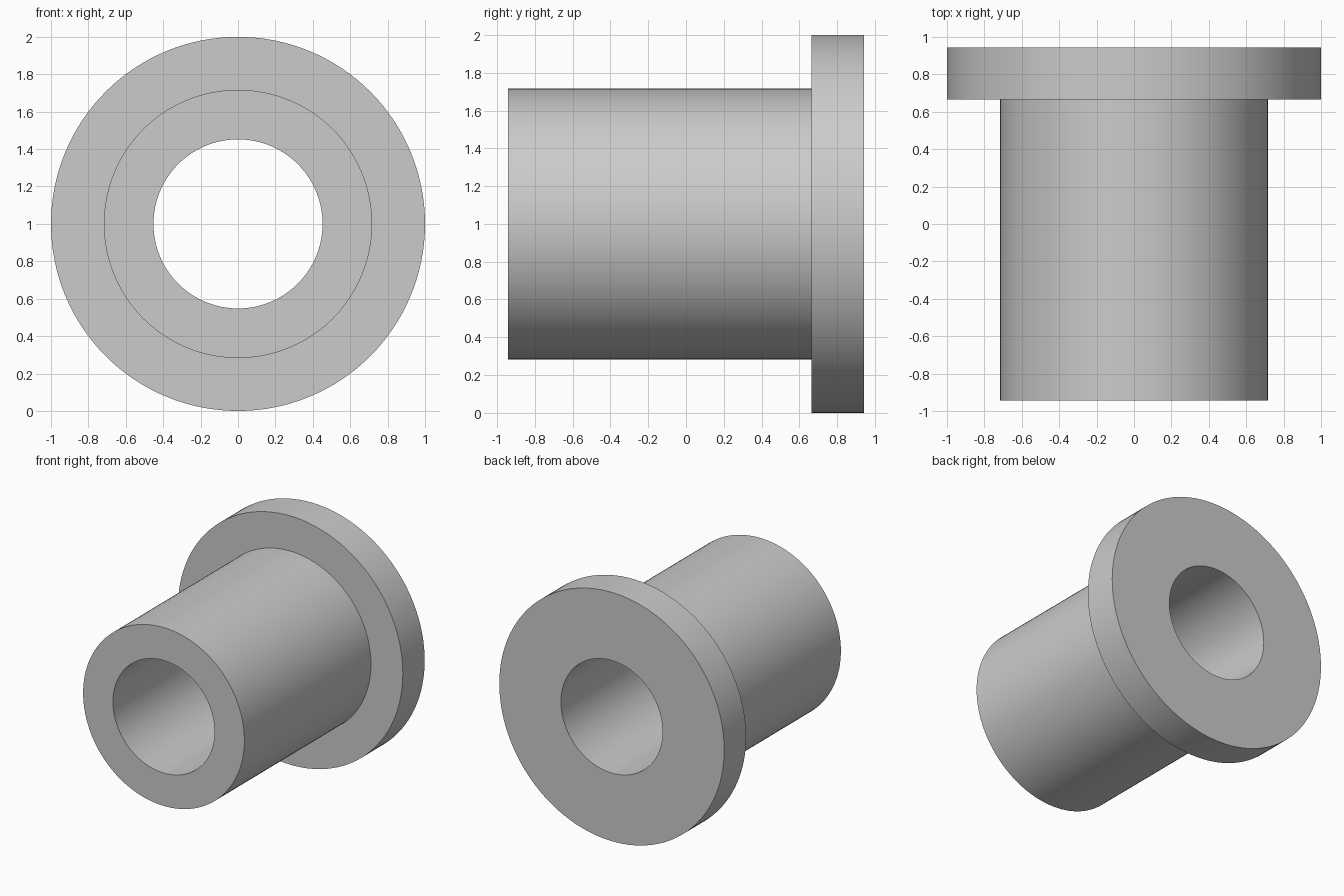
import bpy
import bmesh
import math
from mathutils import Matrix, Vector

cube = bpy.data.objects.get("Cube")
if cube:
    bpy.data.objects.remove(cube, do_unlink=True)

SEGMENTS = 128
BORE, BODY, FLANGE = 0.452, 0.717, 1.0      # radii
FRONT, STEP, BACK = -0.943, 0.665, 0.943    # stations along y

# Plain grey metal
grey = bpy.data.materials.new("plain grey")
grey.use_nodes = True
colour = (0.6, 0.6, 0.6, 1.0)
grey.diffuse_color = colour
grey.node_tree.nodes["Principled BSDF"].inputs["Base Color"].default_value = colour

# Closed cross-section (radius, y): bore, front rim, body, shoulder, flange, back
profile = [(BORE, FRONT), (BODY, FRONT), (BODY, STEP),
           (FLANGE, STEP), (FLANGE, BACK), (BORE, BACK)]

# Lathe the section around the y axis
bm = bmesh.new()
rings = []
for i in range(SEGMENTS):
    turn = Matrix.Rotation(math.tau * i / SEGMENTS, 3, 'Y')
    rings.append([bm.verts.new(turn @ Vector((r, y, 0))) for r, y in profile])
for i, ring in enumerate(rings):
    following = rings[(i + 1) % SEGMENTS]
    for j in range(len(profile)):
        k = (j + 1) % len(profile)
        bm.faces.new((ring[j], ring[k], following[k], following[j]))
bmesh.ops.recalc_face_normals(bm, faces=bm.faces)

mesh = bpy.data.meshes.new("flanged_bushing")
bm.to_mesh(mesh)
bm.free()
mesh.materials.append(grey)

# Stand the bushing on the ground with its rim
bushing = bpy.data.objects.new("flanged_bushing", mesh)
bushing.location.z = FLANGE
bpy.context.collection.objects.link(bushing)

# Smooth walls, crisp rims
bpy.ops.object.select_all(action='DESELECT')
bushing.select_set(True)
bpy.context.view_layer.objects.active = bushing
bpy.ops.object.shade_smooth_by_angle(angle=math.radians(30))
